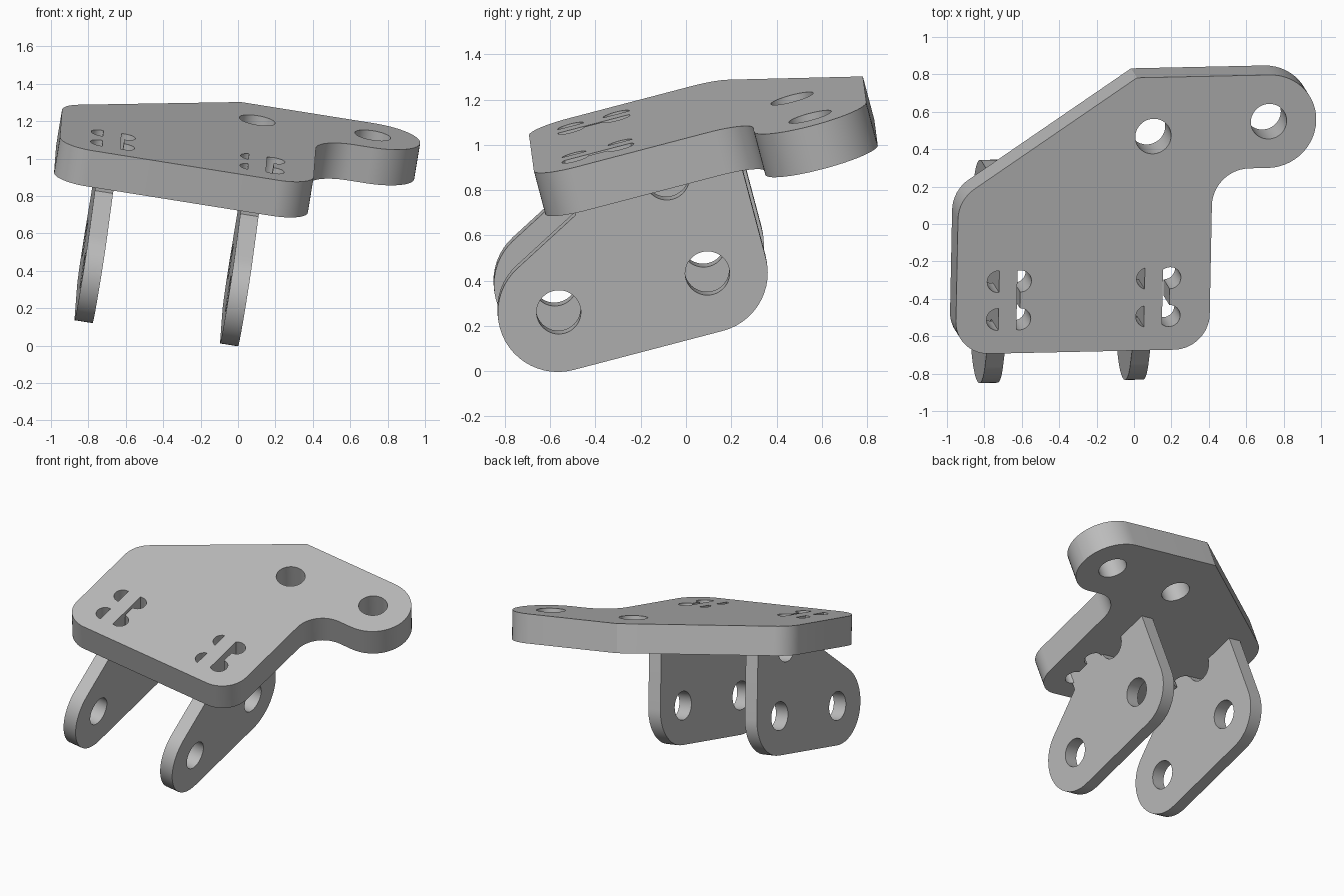
import bpy, bmesh, math
from mathutils import Vector, Matrix

cube = bpy.data.objects.get("Cube")
if cube:
    bpy.data.objects.remove(cube, do_unlink=True)

grey = bpy.data.materials.new("machined_grey")
grey.use_nodes = True
COLOUR = (0.5, 0.5, 0.5, 1)
grey.diffuse_color = COLOUR
grey.node_tree.nodes["Principled BSDF"].inputs["Base Color"].default_value = COLOUR

# Tilted frame of the bracket: origin on the plate's top face
n = Vector((0.165, -0.265, 1)).normalized()
u = Vector((1, -0.02, 0))
u = (u - n * u.dot(n)).normalized()
v = n.cross(u)
FRAME = Matrix.Translation((0, 0, 1.098)) @ Matrix((u, v, n)).transposed().to_4x4()

THICK = 0.2
LUG = 0.098


def rounded(corners):
    """Polygon whose corners (x, y, radius) are replaced by arcs."""
    out = []
    for i, (x, y, r) in enumerate(corners):
        p = Vector((x, y))
        if r == 0:
            out.append(p)
            continue
        a = (Vector(corners[i - 1][:2]) - p).normalized()
        b = (Vector(corners[(i + 1) % len(corners)][:2]) - p).normalized()
        half = a.angle(b) / 2
        centre = p + (a + b).normalized() * (r / math.sin(half))
        start = p + a * (r / math.tan(half)) - centre
        end = p + b * (r / math.tan(half)) - centre
        sweep = math.pi - 2 * half
        if start.x * end.y - start.y * end.x < 0:
            sweep = -sweep
        steps = max(3, round(abs(sweep) / math.radians(7)))
        for k in range(steps + 1):
            c, s = math.cos(sweep * k / steps), math.sin(sweep * k / steps)
            out.append(centre + Vector((start.x * c - start.y * s,
                                        start.x * s + start.y * c)))
    return out


def circle(x, y, r, sides=48):
    return [Vector((x + r * math.cos(k * math.tau / sides),
                    y + r * math.sin(k * math.tau / sides))) for k in range(sides)]


def prism(name, outline, low, high, sideways=False):
    """Extrude an outline along the plate normal, or sideways for lugs."""
    def place(p, d):
        return (d, p.x, p.y) if sideways else (p.x, p.y, d)
    bm = bmesh.new()
    face = bm.faces.new([bm.verts.new(place(p, low)) for p in outline])
    ext = bmesh.ops.extrude_face_region(bm, geom=[face])
    move = Vector(place(Vector((0, 0)), high - low))
    bmesh.ops.translate(bm, vec=move,
                        verts=[g for g in ext["geom"] if isinstance(g, bmesh.types.BMVert)])
    bmesh.ops.recalc_face_normals(bm, faces=bm.faces)
    mesh = bpy.data.meshes.new(name)
    bm.to_mesh(mesh)
    bm.free()
    mesh.transform(FRAME)
    mesh.materials.append(grey)
    obj = bpy.data.objects.new(name, mesh)
    bpy.context.collection.objects.link(obj)
    return obj


def select(obj):
    bpy.ops.object.select_all(action="DESELECT")
    obj.select_set(True)
    bpy.context.view_layer.objects.active = obj


def cut(obj, outline, low, high, sideways=False):
    cutter = prism("cutter", outline, low, high, sideways)
    cutter.hide_render = True
    select(obj)
    mod = obj.modifiers.new("cut", "BOOLEAN")
    mod.operation = "DIFFERENCE"
    mod.solver = "EXACT"
    mod.object = cutter
    bpy.ops.object.modifier_apply(modifier=mod.name)
    bpy.data.objects.remove(cutter, do_unlink=True)


def finish(obj):
    select(obj)
    bpy.ops.object.shade_smooth_by_angle(angle=math.radians(25))


# Mounting plate with the round ear
plate = prism("mounting_plate", rounded([
    (0, 0.808, 0), (0.976, 0.808, 0.256), (0.976, 0.294, 0.256), (0.42, 0.294, 0.2),
    (0.42, -0.7, 0.19), (-0.954, -0.7, 0.18), (-0.954, 0.153, 0.2)]), -THICK, 0)
for x, y in ((0.0945, 0.4825), (0.719, 0.551)):
    cut(plate, circle(x, y, 0.097), -0.3, 0.1)

# Slots with relief circles at their corners, and the lugs that plug into them
TAB_ENDS = (-0.512, -0.303)
for name, s, shift in (("right_lug", -0.724, -0.005), ("left_lug", 0.064, 0.016)):
    left, right = s + shift, s + shift + 0.12
    cut(plate, [Vector(p) for p in ((s + 0.03, TAB_ENDS[0]), (right, TAB_ENDS[0]),
                                    (right, TAB_ENDS[1]), (s + 0.03, TAB_ENDS[1]))], -0.3, 0.1)
    for x in (left, right):
        for y in TAB_ENDS:
            cut(plate, circle(x, y, 0.06, 32), -0.3, 0.1)

    lug = prism(name, rounded([
        (0.191, -THICK, 0), (0.191, -0.917, 0.267), (-1.826, -0.917, 0.267),
        (-0.573, -0.249, 0), (-0.573, 0, 0), (-0.242, 0, 0), (-0.242, -THICK, 0)]),
        s, s + LUG, sideways=True)
    for y, z, r in ((-0.755, -0.65, 0.098), (-0.076, -0.65, 0.098), (-0.141, -0.19, 0.1)):
        cut(lug, circle(y, z, r), s - 0.1, s + LUG + 0.1, sideways=True)
    finish(lug)
finish(plate)
